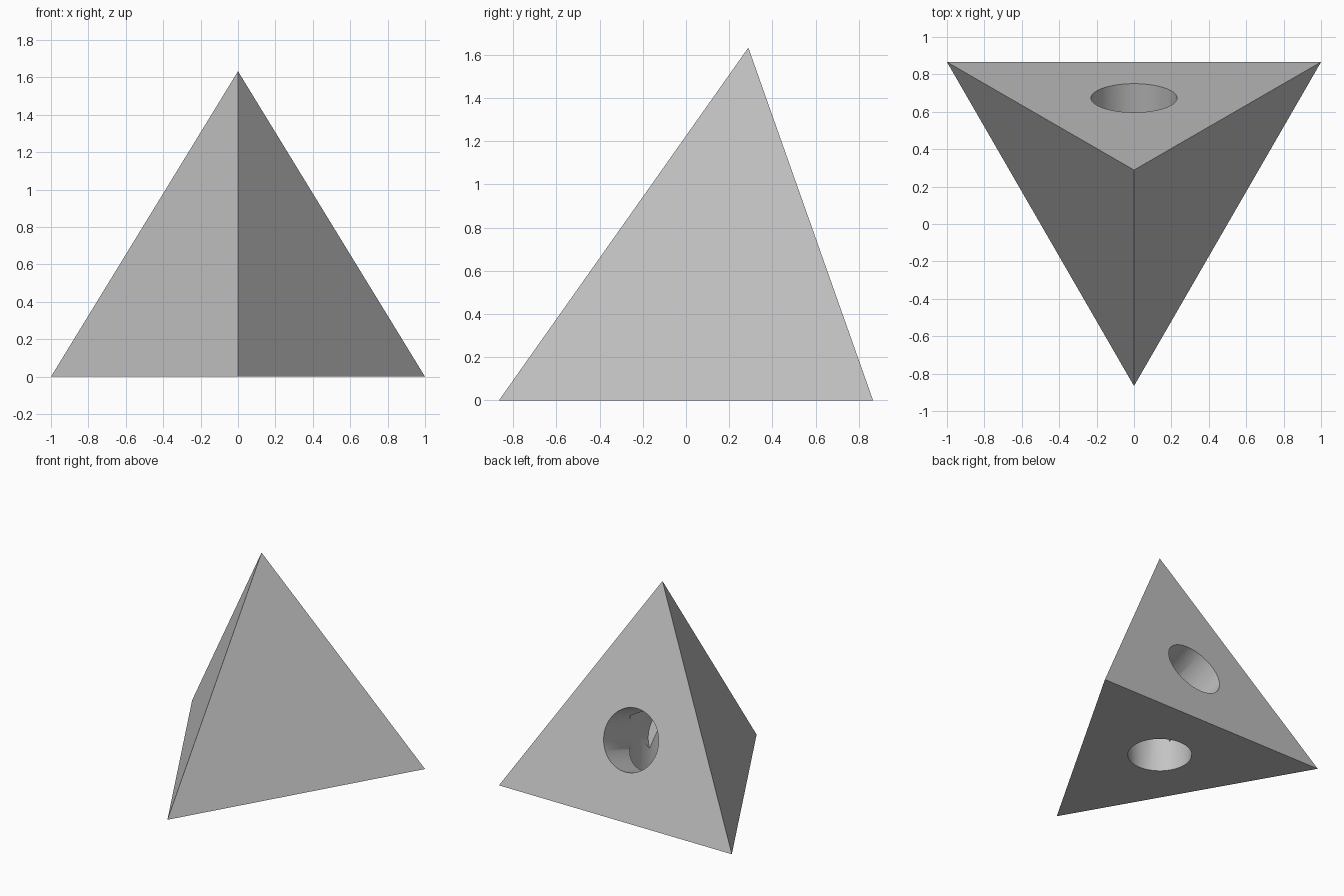
import bpy
import bmesh
import math
from mathutils import Vector

if "Cube" in bpy.data.objects:
    bpy.data.objects.remove(bpy.data.objects["Cube"], do_unlink=True)

EDGE = 2.0
HALF_DEPTH = EDGE * math.sqrt(3) / 4
HEIGHT = EDGE * math.sqrt(2 / 3)
HOLE_RADIUS = 0.23
HOLE_DEPTH = 0.58

grey = bpy.data.materials.new("plain grey")
grey.use_nodes = True
colour = (0.55, 0.55, 0.55, 1)
grey.diffuse_color = colour
grey.node_tree.nodes["Principled BSDF"].inputs["Base Color"].default_value = colour

# Regular tetrahedron, one base edge along the back
left = Vector((EDGE / 2, HALF_DEPTH, 0))
right = Vector((-EDGE / 2, HALF_DEPTH, 0))
front = Vector((0, -HALF_DEPTH, 0))
apex = Vector((0, HALF_DEPTH / 3, HEIGHT))
centre = (left + right + front + apex) / 4

bm = bmesh.new()
for corner in (left, right, front, apex):
    bm.verts.new(corner)
bmesh.ops.convex_hull(bm, input=bm.verts[:])
bmesh.ops.recalc_face_normals(bm, faces=bm.faces[:])
mesh = bpy.data.meshes.new("pyramid_body")
bm.to_mesh(mesh)
bm.free()
body = bpy.data.objects.new("pyramid_body", mesh)
bpy.context.collection.objects.link(body)
mesh.materials.append(grey)


def drill(name, corners):
    """Bore a blind round hole square to a face, at the middle of it."""
    middle = sum(corners, Vector()) / 3
    outward = (middle - centre).normalized()
    length = HOLE_DEPTH + 0.2
    bpy.ops.mesh.primitive_cylinder_add(
        vertices=64, radius=HOLE_RADIUS, depth=length,
        location=middle + outward * (length / 2 - HOLE_DEPTH),
        rotation=outward.to_track_quat("Z", "Y").to_euler())
    cutter = bpy.context.object
    cutter.name = name
    cutter.hide_render = True
    cutter.data.materials.append(grey)
    cut = body.modifiers.new(name, "BOOLEAN")
    cut.operation = "DIFFERENCE"
    cut.solver = "EXACT"
    cut.object = cutter
    bpy.ops.object.select_all(action="DESELECT")
    body.select_set(True)
    bpy.context.view_layer.objects.active = body
    bpy.ops.object.modifier_apply(modifier=name)
    bpy.data.objects.remove(cutter, do_unlink=True)


# The two holes meet inside the body
drill("back_hole", (left, right, apex))
drill("base_hole", (left, right, front))

bpy.ops.object.shade_smooth_by_angle(angle=math.radians(30))
